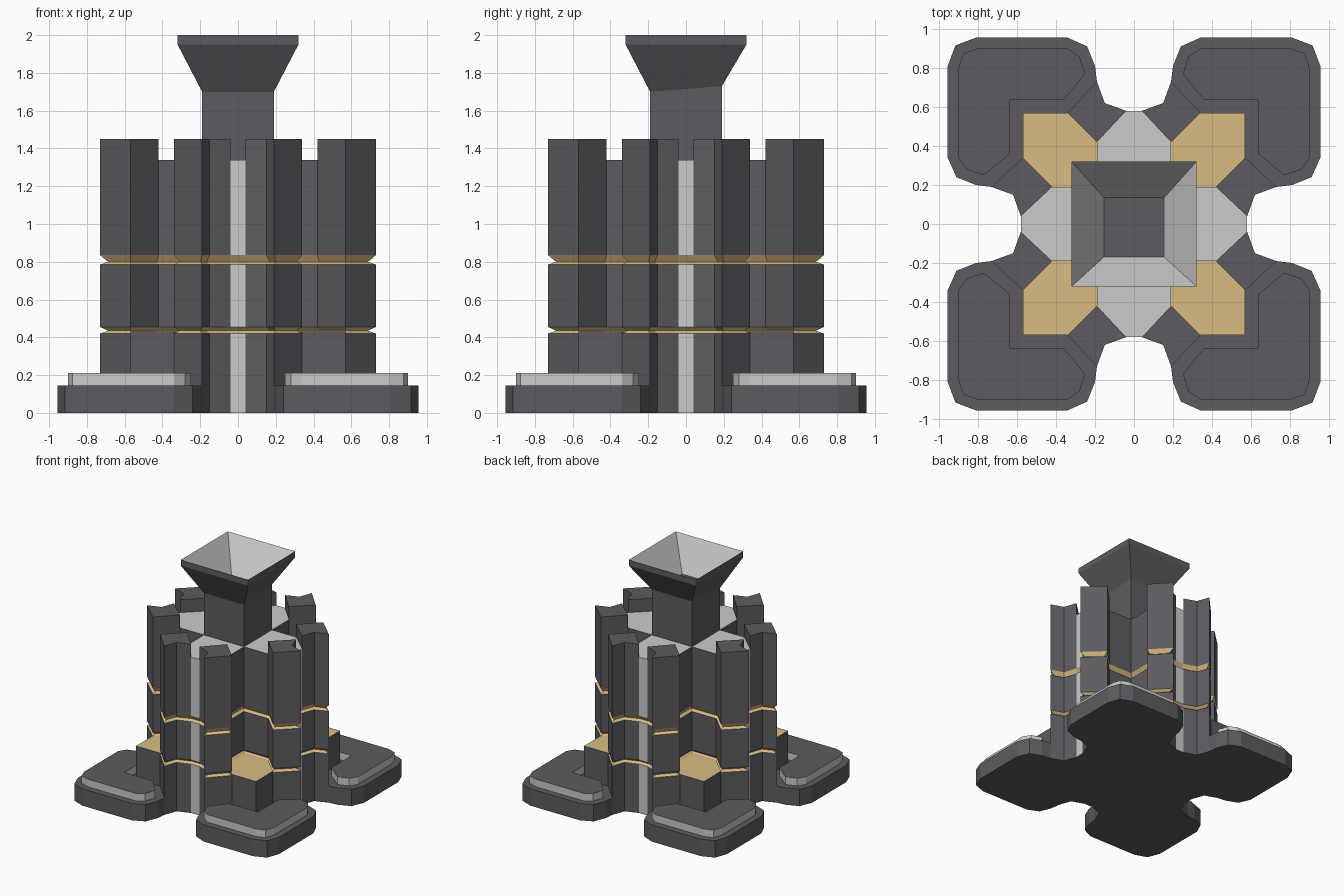
import bpy
from mathutils import Vector

if "Cube" in bpy.data.objects:
    bpy.data.objects.remove(bpy.data.objects["Cube"])


def material(name, rgb):
    m = bpy.data.materials.new(name)
    m.diffuse_color = (*rgb, 1)
    m.use_nodes = True
    m.node_tree.nodes["Principled BSDF"].inputs["Base Color"].default_value = m.diffuse_color
    return m


DARK = material("dark_stone", (0.11, 0.105, 0.115))
GOLD = material("gold", (0.7, 0.5, 0.23))
LIGHT = material("light_stone", (0.6, 0.6, 0.6))
MATS = [DARK, GOLD, LIGHT]
D, G, L = 0, 1, 2


def turn(pts, k):
    """Rotate plan points by k quarter turns."""
    for _ in range(k):
        pts = [(-y, x) for x, y in pts]
    return pts


def inset(pts, d):
    """Mitred inward offset of a counter-clockwise outline."""
    out, n = [], len(pts)
    for i in range(n):
        p = Vector(pts[i])
        a = (p - Vector(pts[i - 1])).normalized()
        b = (Vector(pts[(i + 1) % n]) - p).normalized()
        na, nb = Vector((-a.y, a.x)), Vector((-b.y, b.x))
        q = p + (na + nb) * (d / (1 + na.dot(nb)))
        out.append((q.x, q.y))
    return out


def ring(pts, z):
    return [(x, y, z) for x, y in pts]


def square(r, z):
    return ring([(-r, -r), (r, -r), (r, r), (-r, r)], z)


def loft(name, rings, bands, bottom=None, top=None, special=None):
    """Skin rings from bottom to top; bands gives one material per band."""
    n = len(rings[0])
    verts = [v for r in rings for v in r]
    faces, mats = [], []
    for k, mat in enumerate(bands):
        for i in range(n):
            j = (i + 1) % n
            faces.append((k * n + i, k * n + j, (k + 1) * n + j, (k + 1) * n + i))
            mats.append(special(i, mat) if special else mat)
    if bottom is not None:
        faces.append(tuple(reversed(range(n))))
        mats.append(bottom)
    if top is not None:
        faces.append(tuple(range(len(verts) - n, len(verts))))
        mats.append(top)
    me = bpy.data.meshes.new(name)
    me.from_pydata(verts, [], faces)
    for m in MATS:
        me.materials.append(m)
    for p, m in zip(me.polygons, mats):
        p.material_index = m
    ob = bpy.data.objects.new(name, me)
    bpy.context.collection.objects.link(ob)
    return ob


# Tower body: one quarter outline, turned four times, with two gold grooves
quarter = [(.58, .04), (.62, .15), (.73, .19), (.57, .34), (.42, .19), (.19, .19),
           (.19, .42), (.34, .57), (.19, .73), (.15, .62), (.04, .58)]
outline = [p for k in range(4) for p in turn(quarter, k)]
groove = inset(outline, .022)
levels = [(outline, 0), (outline, .42), (groove, .435), (outline, .455),
          (outline, .785), (groove, .80), (outline, .835), (outline, 1.34)]
loft("tower_body", [ring(o, z) for o, z in levels], [D, G, G, D, G, G, D], bottom=D,
     special=lambda i, m: L if i % 11 == 10 and m == D else m)

# Light cross-shaped roof between the pillars
arm = [(.58, .04), (.42, .19), (.19, .19), (.19, .42), (.04, .58)]
roof = [p for k in range(4) for p in turn(arm, k)]
loft("tower_roof", [ring(roof, 1.34)], [], top=L)

# Upper ends of the eight pillars
pillar = [(.58, .04), (.62, .15), (.73, .19), (.57, .34), (.42, .19)]
mirrored = [(y, x) for x, y in reversed(pillar)]
for k in range(4):
    for side, pts in (("a", pillar), ("b", mirrored)):
        p = turn(pts, k)
        loft(f"pillar_top_{k}{side}", [ring(p, 1.34), ring(p, 1.45)], [D], top=D)

# Corner blocks with gold tops, feet and raised angle plates
block = [(.57, .57), (.34, .57), (.19, .42), (.19, .19), (.42, .19), (.57, .34)]
foot = [(.73, .19), (.81, .2), (.91, .24), (.955, .34), (.955, .81), (.915, .915),
        (.81, .955), (.34, .955), (.24, .91), (.2, .81), (.19, .73), (.34, .57), (.57, .34)]
plate = [(.77, .25), (.86, .28), (.9, .34), (.9, .8), (.875, .875), (.8, .9), (.34, .9),
         (.28, .86), (.25, .77), (.36, .635), (.635, .635), (.635, .36)]
for k in range(4):
    b, f, p = turn(block, k), turn(foot, k), turn(plate, k)
    loft(f"corner_block_{k}", [ring(b, 0), ring(b, .43)], [D], bottom=D, top=G)
    loft(f"foot_{k}", [ring(f, 0), ring(f, .145)], [D], bottom=D, top=D)
    loft(f"foot_plate_{k}", [ring(p, .145), ring(p, .21)], [L], top=D)

# Central column flaring into a hollow square bowl
neck = [(-.19, -.19, 1.70), (.19, -.19, 1.70), (.19, .19, 1.73), (-.19, .19, 1.73)]
floor = ring([(-.155, -.17), (.155, -.17), (.155, .135), (-.155, .135)], 1.735)
loft("column_and_bowl",
     [square(.19, 1.34), neck, square(.32, 1.95), square(.32, 2.0), floor],
     [D, D, D, L], top=D)
